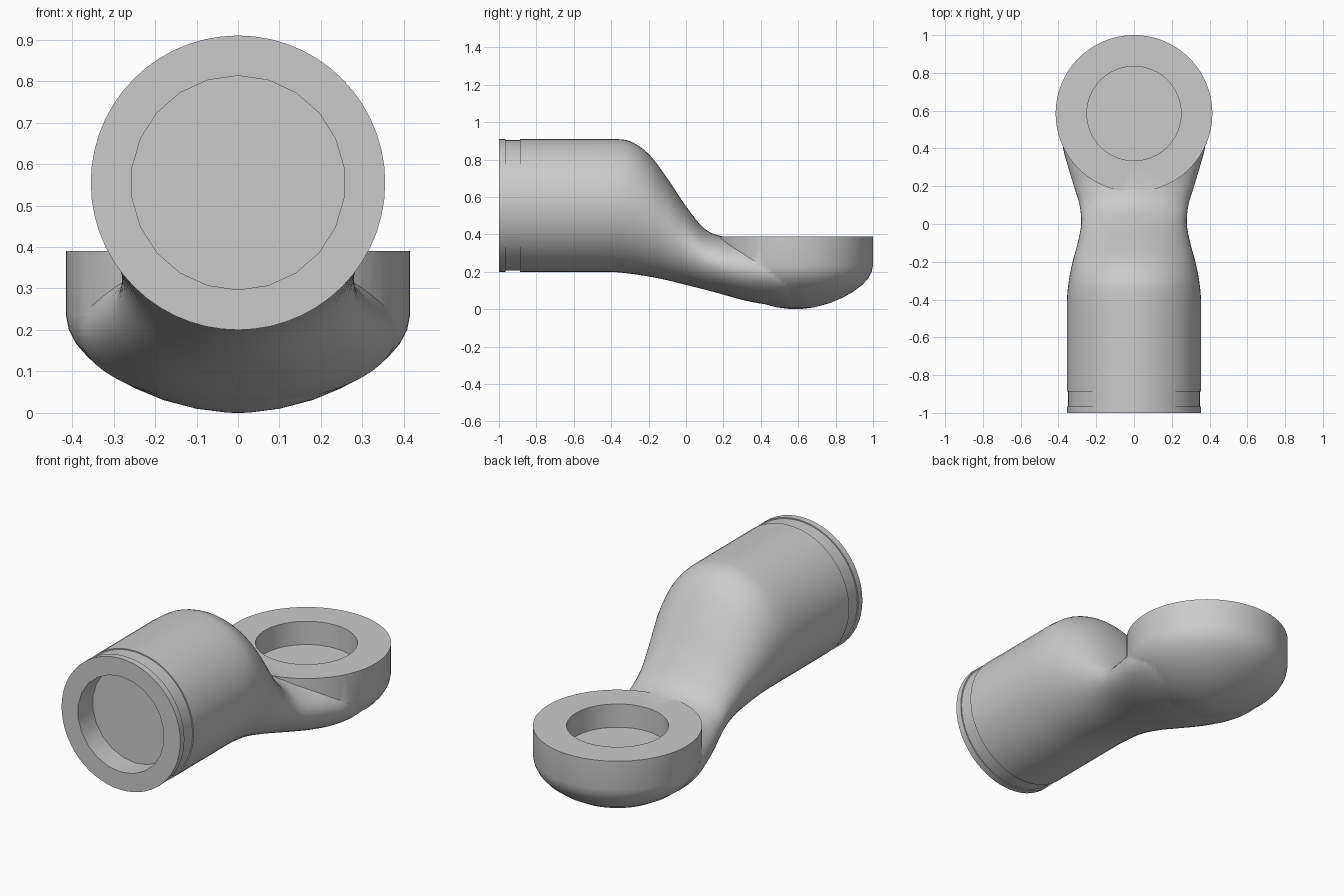
import bpy, bmesh, math
from mathutils import Vector, Matrix

cube = bpy.data.objects.get("Cube")
if cube:
    bpy.data.objects.remove(cube)

grey = bpy.data.materials.new("plain grey")
grey.use_nodes = True
colour = (0.6, 0.6, 0.6, 1)
grey.diffuse_color = colour
grey.node_tree.nodes["Principled BSDF"].inputs["Base Color"].default_value = colour


def finish(name, bm):
    bmesh.ops.recalc_face_normals(bm, faces=bm.faces)
    mesh = bpy.data.meshes.new(name)
    bm.to_mesh(mesh)
    bm.free()
    obj = bpy.data.objects.new(name, mesh)
    bpy.context.collection.objects.link(obj)
    mesh.materials.append(grey)
    return obj


def skin(name, rings):
    """Joins rings of points into a closed, capped surface."""
    bm = bmesh.new()
    loops = [[bm.verts.new(p) for p in ring] for ring in rings]
    n = len(loops[0])
    for a, b in zip(loops, loops[1:]):
        for i in range(n):
            j = (i + 1) % n
            bm.faces.new((a[i], a[j], b[j], b[i]))
    bm.faces.new(loops[0])
    bm.faces.new(loops[-1])
    return finish(name, bm)


def angles(n):
    return [math.tau * i / n for i in range(n)]


def smooth(a, b, c, d, t):
    return 0.5 * (2 * b + (c - a) * t + (2 * a - 5 * b + 4 * c - d) * t * t
                  + (3 * b - a - 3 * c + d) * t ** 3)


def cylinder(name, radius, depth, sides, place):
    bm = bmesh.new()
    bmesh.ops.create_cone(bm, cap_ends=True, segments=sides, radius1=radius,
                          radius2=radius, depth=depth, matrix=place)
    return finish(name, bm)


def combine(target, tool, operation):
    mod = target.modifiers.new(tool.name, 'BOOLEAN')
    mod.operation = operation
    mod.solver = 'EXACT'
    mod.object = tool
    bpy.context.view_layer.objects.active = target
    bpy.ops.object.modifier_apply(modifier=mod.name)
    bpy.data.objects.remove(tool)


# Neck sections: y, bottom, top, half width
keys = [Vector(k) for k in (
    (-0.5, .2, .91, .355), (-0.4, .2, .91, .355), (-0.3, .19, .898, .345),
    (-0.2, .175, .83, .325), (-0.1, .155, .70, .298), (0, .13, .55, .28),
    (.1, .105, .43, .288), (.2, .078, .388, .318), (.3, .05, .383, .348),
    (.4, .03, .38, .375), (.5, .02, .375, .385), (.58, .025, .37, .38))]
# Pipe end with its shallow groove
sections = [Vector((y, .555 - r, .555 + r, r)) for y, r in (
    (-1, .355), (-.965, .355), (-.965, .349), (-.887, .349), (-.887, .355))]
sections.append(keys[0])
for i in range(1, len(keys) - 1):
    last = keys[min(i + 2, len(keys) - 1)]
    for s in range(6):
        sections.append(smooth(keys[i - 1], keys[i], keys[i + 1], last, s / 6))
sections.append(keys[-1])

body = skin("offset_pipe_connector", [
    [(w * math.cos(a), y, (lo + hi) / 2 + (hi - lo) / 2 * math.sin(a))
     for a in angles(56)] for y, lo, hi, w in sections])

# Round bowl socket at the back
bowl_profile = [(.415, .39), (.415, .235), (.408, .2), (.39, .166), (.36, .132),
                (.31, .094), (.25, .06), (.18, .031), (.1, .01), (.03, .001), (.008, 0)]
bowl = skin("bowl_socket", [
    [(r * math.cos(a), .585 + r * math.sin(a), z) for a in angles(64)]
    for r, z in bowl_profile])
combine(body, bowl, 'UNION')

# Round recesses in the upper face and the pipe end
top_recess = cylinder("top_recess", .25, .252, 36, Matrix.Translation((0, .585, .39)))
front_recess = cylinder("front_recess", .258, .252, 22,
                        Matrix.Translation((0, -1, .555)) @ Matrix.Rotation(math.pi / 2, 4, 'X'))
combine(body, top_recess, 'DIFFERENCE')
combine(body, front_recess, 'DIFFERENCE')

bpy.ops.object.select_all(action='DESELECT')
body.select_set(True)
bpy.context.view_layer.objects.active = body
bpy.ops.object.shade_smooth_by_angle(angle=math.radians(32))
